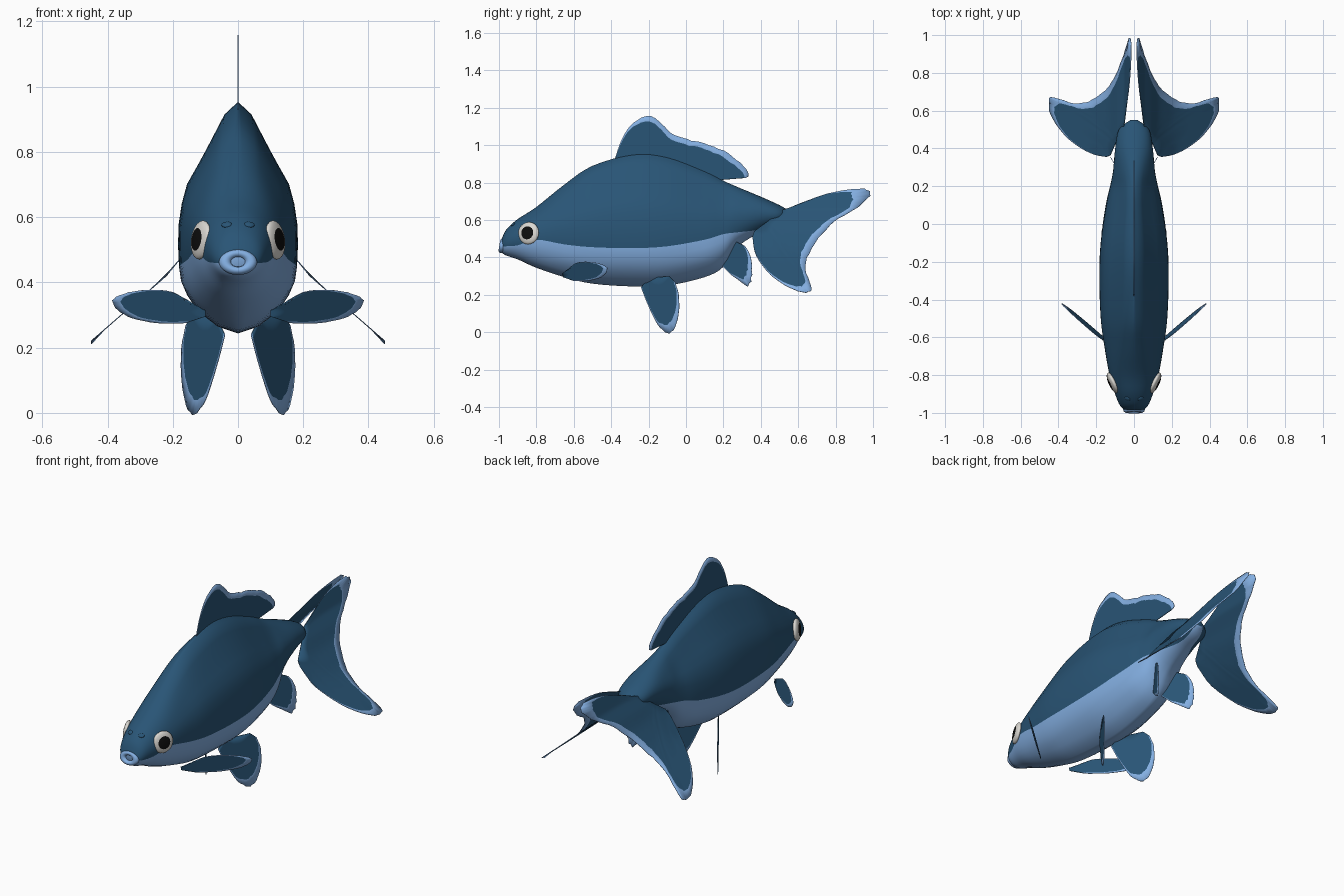
import bpy, bmesh, math, random
from mathutils import Vector, Matrix

random.seed(4)
if "Cube" in bpy.data.objects:
    bpy.data.objects.remove(bpy.data.objects["Cube"])


def material(name, r, g, b):
    mat = bpy.data.materials.new(name)
    mat.use_nodes = True
    mat.diffuse_color = (r, g, b, 1)
    bsdf = mat.node_tree.nodes["Principled BSDF"]
    bsdf.inputs["Base Color"].default_value = (r, g, b, 1)
    bsdf.inputs["Roughness"].default_value = 0.8
    return mat


DARK = material("deep_blue", 0.022, 0.09, 0.18)
LIGHT = material("pale_blue", 0.23, 0.43, 0.76)
WHITE = material("eye_white", 0.7, 0.68, 0.64)
BLACK = material("pupil_black", 0.004, 0.004, 0.004)


def finish(name, bm, mats, mirror=True, thickness=0):
    """Turn a bmesh into a smooth object, optionally mirrored and thickened."""
    bmesh.ops.recalc_face_normals(bm, faces=bm.faces)
    for face in bm.faces:
        face.smooth = True
    mesh = bpy.data.meshes.new(name)
    bm.to_mesh(mesh)
    bm.free()
    for mat in mats:
        mesh.materials.append(mat)
    obj = bpy.data.objects.new(name, mesh)
    bpy.context.collection.objects.link(obj)
    if mirror:
        obj.modifiers.new("mirror", "MIRROR")
    if thickness:
        solid = obj.modifiers.new("thickness", "SOLIDIFY")
        solid.thickness = thickness
        solid.offset = 0
    return obj


def smooth_path(points, steps):
    """Catmull-Rom curve through tuples of any length."""
    pts = [Vector(p) for p in points]
    pts = [pts[0]] + pts + [pts[-1]]
    path = []
    for a, b, c, d in zip(pts, pts[1:], pts[2:], pts[3:]):
        for k in range(steps):
            t = k / steps
            path.append(0.5 * (2 * b + (c - a) * t + (2 * a - 5 * b + 4 * c - d) * t ** 2
                               + (3 * b - a - 3 * c + d) * t ** 3))
    return path + [pts[-1]]


def lookup(table, x):
    """Linear interpolation in a list of (x, value) pairs."""
    for (x0, v0), (x1, v1) in zip(table, table[1:]):
        if x <= x1:
            return v0 + (v1 - v0) * max(0, x - x0) / (x1 - x0)
    return table[-1][1]


def add_grid(bm, rows, material_rule):
    grid = [[bm.verts.new(p) for p in row] for row in rows]
    for upper, lower in zip(grid, grid[1:]):
        for j in range(len(upper) - 1):
            face = bm.faces.new((upper[j], upper[j + 1], lower[j + 1], lower[j]))
            face.material_index = material_rule(j)
    return grid


# Body: y, top, bottom, half width, colour line height, roundness of section
STATIONS = [
    (-.985, .5, .425, .05, .46, 1), (-.96, .55, .41, .075, .46, 1),
    (-.9, .605, .39, .1, .465, 1), (-.8, .67, .345, .13, .495, .9),
    (-.65, .79, .295, .158, .47, .5), (-.5, .89, .26, .178, .455, .2),
    (-.28, .95, .245, .185, .45, 0), (-.1, .935, .25, .178, .46, 0),
    (.1, .86, .295, .15, .495, 0), (.2, .81, .35, .128, .525, .2),
    (.28, .775, .46, .112, .535, .5), (.4, .725, .535, .1, .55, 1),
    (.5, .68, .575, .08, .58, 1), (.55, .65, .62, .02, .63, 1)]
# Keeled cross-section: height fraction, width fraction
KEEL = [(0, 0), (.03, .35), (.1, .68), (.2, .93), (.33, 1), (.5, .98),
        (.63, .88), (.76, .6), (.95, .22), (1, 0)]
BELLY_ROWS, BACK_ROWS = 7, 12


def half_section(station):
    y, top, bottom, width, line, roundness = station
    waist = (line - bottom) / (top - bottom)
    heights = [waist * (1 - math.cos(math.pi / 2 * i / BELLY_ROWS)) for i in range(BELLY_ROWS)]
    heights += [waist + (1 - waist) * math.sin(math.pi / 2 * i / BACK_ROWS)
                for i in range(BACK_ROWS + 1)]
    section = []
    for h in heights:
        oval = math.sqrt(max(0, 1 - (2 * h - 1) ** 2))
        x = width * (roundness * oval + (1 - roundness) * lookup(KEEL, h))
        section.append((max(0, x), y, bottom + h * (top - bottom)))
    section[0] = (0, y, bottom)
    section[-1] = (0, y, top)
    return section


bm = bmesh.new()
rows = [half_section(s) for s in smooth_path(STATIONS, 4)]
grid = add_grid(bm, rows, lambda j: 1 if j < BELLY_ROWS else 0)
bm.faces.new(grid[0]).material_index = 1
bm.faces.new(grid[-1])
finish("body", bm, [DARK, LIGHT])

# Lips: a squashed ring around the mouth
bpy.ops.mesh.primitive_torus_add(major_radius=.036, minor_radius=.017, major_segments=28,
                                 minor_segments=10, location=(0, -.982, .462),
                                 rotation=(math.radians(80), 0, 0))
lips = bpy.context.object
lips.name = "lips"
lips.scale = (1.1, .75, 1)
lips.data.materials.append(LIGHT)
bpy.ops.object.shade_smooth()


def ellipsoid(bm, centre, normal, radii):
    turn = Vector(normal).to_track_quat("Z", "Y").to_matrix().to_4x4()
    matrix = Matrix.Translation(centre) @ turn @ Matrix.Diagonal((*radii, 1))
    bmesh.ops.create_uvsphere(bm, u_segments=24, v_segments=20, radius=1, matrix=matrix)
    return matrix.inverted()


# Eyes: flattened balls whose middle faces are the pupil
bm = bmesh.new()
to_local = ellipsoid(bm, (.113, -.842, .53), (.9, -.42, .12), (.06, .06, .02))
for face in bm.faces:
    spot = to_local @ face.calc_center_median()
    face.material_index = int(spot.z > 0 and spot.xy.length < .62)
finish("eyes", bm, [WHITE, BLACK])

# Nostrils: low bumps on the snout
bm = bmesh.new()
ellipsoid(bm, (.035, -.925, .577), (.2, -.6, .7), (.016, .012, .006))
finish("nostrils", bm, [DARK])


def fin(name, root, outline, place, mirror=True):
    """Sheet fanned from a root line to a ragged outline of (u, v, border width)."""
    tips = smooth_path(outline, 4)
    start, end = Vector(root[0]), Vector(root[1])
    rows = []
    for i, tip in enumerate(tips):
        base = start.lerp(end, i / (len(tips) - 1))
        edge, border = tip.xy, tip.z
        ray = edge - base
        edge = edge + ray.normalized() * random.uniform(-.12, .12) * border
        inner = edge - ray.normalized() * min(border, ray.length / 2)
        column = [base.lerp(inner, k / 6) for k in range(7)] + [edge]
        rows.append([place(*p) for p in column])
    bm = bmesh.new()
    add_grid(bm, rows, lambda j: int(j == 6))
    finish(name, bm, [DARK, LIGHT], mirror, .003)


fin("dorsal_fin", [(-.36, .88), (.13, .81)],
    [(-.38, .93, .004), (-.34, 1.04, .01), (-.28, 1.12, .02), (-.2, 1.16, .03),
     (-.15, 1.13, .03), (-.07, 1.06, .03), (.01, 1.03, .03), (.1, 1.01, .03),
     (.2, .97, .035), (.29, .905, .035), (.335, .845, .025), (.32, .825, .01)],
    lambda y, z: (0, y, z), mirror=False)

# Tail: two lobes that spread sideways as they go down
SPREAD = [(.22, .45), (.42, .22), (.53, .13), (.6, .09), (.66, .05), (.72, .03), (.78, .01)]
fin("tail_fin", [(.52, .655), (.365, .54)],
    [(.58, .675, .005), (.75, .74, .015), (.92, .767, .06), (.99, .745, .1),
     (.92, .67, .05), (.82, .61, .04), (.73, .53, .04), (.66, .42, .04), (.635, .34, .045),
     (.67, .245, .06), (.64, .215, .04), (.55, .24, .02), (.45, .31, .01),
     (.375, .41, .005), (.355, .51, .004)],
    lambda y, z: (lookup(SPREAD, z), y, z))

fin("pectoral_fins", [(.1, .315), (.1, .295)],
    [(.15, .335, .004), (.2, .37, .005), (.28, .377, .008), (.35, .365, .015),
     (.382, .345, .025), (.37, .315, .03), (.32, .29, .03), (.25, .275, .03), (.16, .275, .02)],
    lambda x, z: (x, -.62 + .87 * (x - .15) - .25 * (z - .32), z))

fin("pelvic_fins", [(-.2, .29), (-.09, .3)],
    [(-.24, .24, .005), (-.2, .14, .008), (-.15, .04, .02), (-.11, .003, .04),
     (-.07, .01, .05), (-.04, .1, .035), (-.04, .2, .02), (-.06, .27, .01)],
    lambda y, z: (.04 + .66 * (y + .24), y, z))

fin("anal_fins", [(.19, .42), (.25, .5)],
    [(.18, .37, .004), (.24, .31, .01), (.3, .265, .03), (.335, .25, .045),
     (.352, .31, .035), (.345, .4, .02), (.315, .46, .008), (.27, .48, .004)],
    lambda y, z: (.02 + .6 * (y - .18), y, z))
